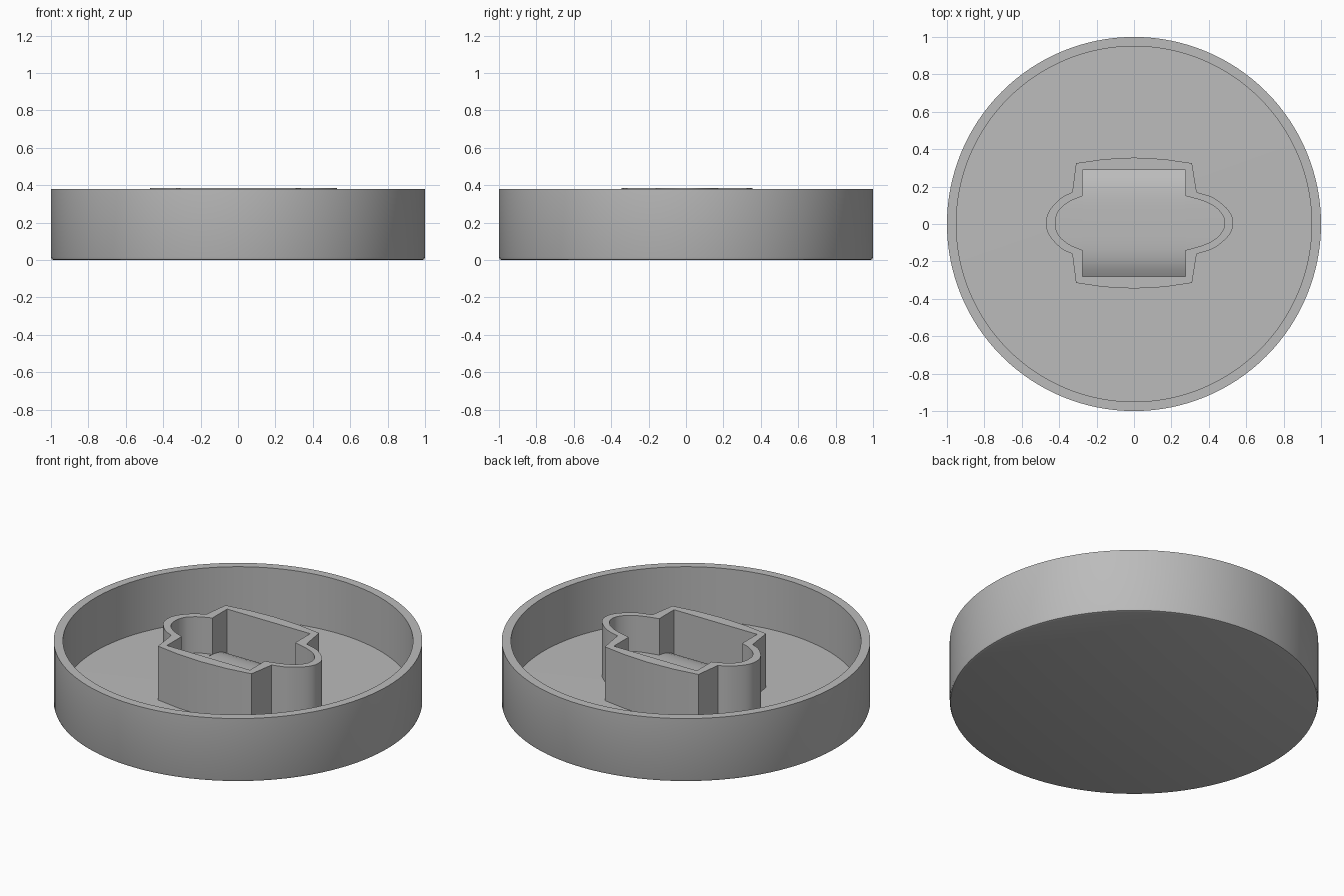
import bpy, bmesh, math
from mathutils import Vector

if "Cube" in bpy.data.objects:
    bpy.data.objects.remove(bpy.data.objects["Cube"])

grey = bpy.data.materials.new("plain grey")
grey.use_nodes = True
GREY = (0.5, 0.5, 0.5, 1)
grey.diffuse_color = GREY
grey.node_tree.nodes["Principled BSDF"].inputs["Base Color"].default_value = GREY

TOP, FLOOR, Y0 = 0.385, 0.065, 0.005


def finish(name, bm, fix_normals=True):
    if fix_normals:
        bmesh.ops.recalc_face_normals(bm, faces=bm.faces[:])
    mesh = bpy.data.meshes.new(name)
    bm.to_mesh(mesh)
    bm.free()
    mesh.materials.append(grey)
    ob = bpy.data.objects.new(name, mesh)
    bpy.context.collection.objects.link(ob)
    bpy.ops.object.select_all(action='DESELECT')
    ob.select_set(True)
    bpy.context.view_layer.objects.active = ob
    bpy.ops.object.shade_smooth_by_angle(angle=math.radians(30))
    return ob


def smooth_path(pts, n=6):
    """Catmull-Rom curve through the points."""
    p = [Vector(q) for q in pts]
    p = [2 * p[0] - p[1]] + p + [2 * p[-1] - p[-2]]
    out = []
    for a, b, c, d in zip(p, p[1:], p[2:], p[3:]):
        for i in range(n):
            t = i / n
            out.append(0.5 * (2 * b + (c - a) * t + (2 * a - 5 * b + 4 * c - d) * t * t
                              + (3 * b - a - 3 * c + d) * t ** 3))
    return out + [p[-2]]


def half_outline(left, middle, right):
    """Back half of the socket outline, left tip to right tip."""
    def bump(pts):
        tip, before = pts[-1], pts[-2]
        full = pts + [(q[0], -q[1]) for q in reversed(pts[:-1])]
        curve = smooth_path(full)
        return curve[:len(curve) // 2 + 1]
    return bump(left)[::-1] + [Vector(q) for q in middle] + bump(right)


def full_outline(half):
    return half + [Vector((p.x, -p.y)) for p in reversed(half[1:-1])]


# Round dish with a rim, turned from its profile
profile = [(0, 0), (0.985, 0), (0.996, 0.004), (1, 0.015), (1, 0.38),
           (0.95, 0.38), (0.95, 0.06), (0, FLOOR)]
bm = bmesh.new()
verts = [bm.verts.new((r, 0, z)) for r, z in profile]
edges = [bm.edges.new(pair) for pair in zip(verts, verts[1:])]
bmesh.ops.spin(bm, geom=verts + edges, axis=(0, 0, 1), cent=(0, 0, 0),
               steps=128, angle=math.tau)
bmesh.ops.remove_doubles(bm, verts=bm.verts[:], dist=0.0005)
finish("dish", bm)

# Socket wall outlines
outer_half = half_outline(
    [(-0.33, 0.165), (-0.385, 0.138), (-0.435, 0.09), (-0.463, 0.045), (-0.47, 0)],
    [(-0.31, 0.32), (-0.16, 0.342), (0, 0.35), (0.16, 0.342), (0.31, 0.32)],
    [(0.335, 0.165), (0.42, 0.138), (0.485, 0.09), (0.52, 0.045), (0.53, 0)])
inner_half = half_outline(
    [(-0.275, 0.145), (-0.345, 0.115), (-0.395, 0.075), (-0.416, 0.035), (-0.42, 0)],
    [(-0.275, 0.285), (0.275, 0.285)],
    [(0.275, 0.145), (0.37, 0.118), (0.435, 0.085), (0.475, 0.04), (0.485, 0)])

# Socket wall standing on the dish floor
bm = bmesh.new()


def ring(outline, z):
    return [bm.verts.new((p.x, p.y + Y0, z)) for p in outline]


def bridge(a, b):
    for i in range(len(a)):
        j = (i + 1) % len(a)
        bm.faces.new((a[i], a[j], b[j], b[i]))


outer, inner = full_outline(outer_half), full_outline(inner_half)
outer_top, inner_top = ring(outer, TOP), ring(inner, TOP)
bridge(outer_top, ring(outer, 0.05))
bridge(inner_top, ring(inner, 0.05))
rim = [bm.edges.get((r[i], r[i - 1])) for r in (outer_top, inner_top) for i in range(len(r))]
bmesh.ops.triangle_fill(bm, edges=rim, use_beauty=True, normal=(0, 0, 1))
finish("socket_wall", bm)

# Gently crowned floor inside the socket
bm = bmesh.new()
STEPS = 16
rows = []
for p in inner_half:
    row = []
    for k in range(STEPS + 1):
        y = p.y * (2 * k / STEPS - 1)
        row.append(bm.verts.new((p.x, y + Y0, 0.17 - 0.05 * (abs(y) / 0.285) ** 4)))
    rows.append(row)
for a, b in zip(rows, rows[1:]):
    if b[0].co.x - a[0].co.x > 0.0001:
        for k in range(STEPS):
            bm.faces.new((a[k], b[k], b[k + 1], a[k + 1]))
bmesh.ops.remove_doubles(bm, verts=bm.verts[:], dist=0.0001)
finish("socket_floor", bm, False)
